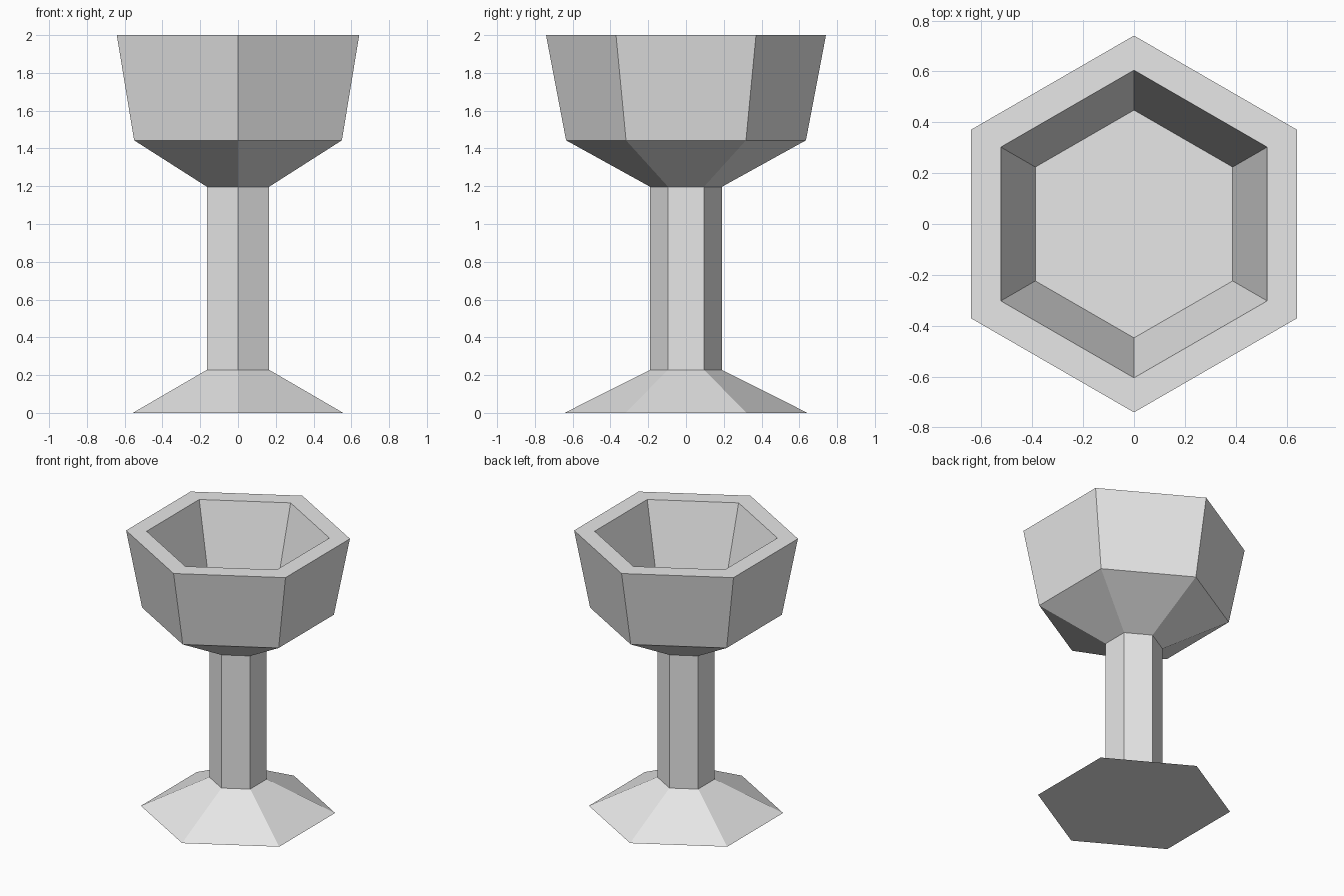
import bpy
import bmesh
from math import cos, sin, pi

SIDES = 6

cube = bpy.data.objects.get("Cube")
if cube:
    bpy.data.objects.remove(cube, do_unlink=True)

# One plain grey for the whole goblet
grey = bpy.data.materials.new("plain_grey")
grey.use_nodes = True
grey.diffuse_color = (0.8, 0.8, 0.8, 1)
grey.node_tree.nodes["Principled BSDF"].inputs["Base Color"].default_value = grey.diffuse_color


def hex_part(name, profile, cap_start=False, cap_end=False):
    """Turn a (radius, height) profile into a flat six-sided part with corners on the y axis."""
    bm = bmesh.new()
    rings = []
    for radius, z in profile:
        angles = [pi / 2 + 2 * pi * i / SIDES for i in range(SIDES)]
        rings.append([bm.verts.new((radius * cos(a), radius * sin(a), z)) for a in angles])
    for low, high in zip(rings, rings[1:]):
        for i in range(SIDES):
            j = (i + 1) % SIDES
            bm.faces.new((low[i], low[j], high[j], high[i]))
    if cap_start:
        bm.faces.new(rings[0][::-1])
    if cap_end:
        bm.faces.new(rings[-1])
    mesh = bpy.data.meshes.new(name)
    bm.to_mesh(mesh)
    bm.free()
    mesh.materials.append(grey)
    obj = bpy.data.objects.new(name, mesh)
    bpy.context.collection.objects.link(obj)
    return obj


# Sloping foot with a flat underside
hex_part("foot", [(0.643, 0), (0.19, 0.228)], cap_start=True)

# Straight stem
hex_part("stem", [(0.19, 0.228), (0.19, 1.197)])

# Bowl: flared underside, outer wall, wide rim, inner wall and floor
hex_part("bowl", [(0.19, 1.197), (0.635, 1.443), (0.741, 2.0),
                  (0.605, 2.0), (0.448, 1.443)], cap_end=True)
